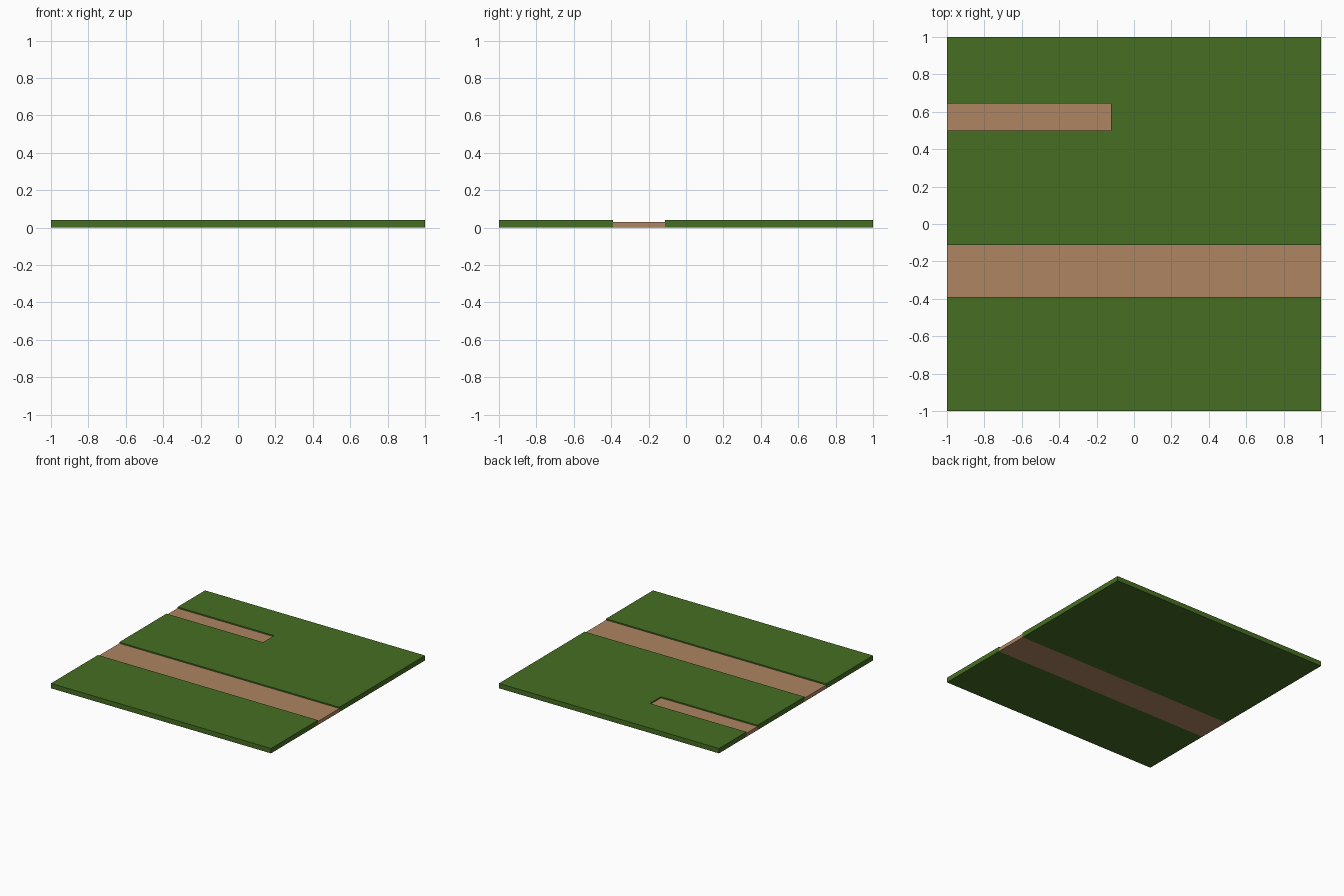
import bpy, bmesh
from mathutils import Vector

if "Cube" in bpy.data.objects:
    bpy.data.objects.remove(bpy.data.objects["Cube"])

TOP, PATH_TOP = 0.04, 0.03
ROAD_Y = (-0.39, -0.113)
LANE_X, LANE_Y = (-1.0, -0.122), (0.50, 0.643)


def material(name, color):
    m = bpy.data.materials.new(name)
    m.diffuse_color = (*color, 1)
    m.use_nodes = True
    m.node_tree.nodes["Principled BSDF"].inputs["Base Color"].default_value = m.diffuse_color
    return m


grass = material("grass green", (0.061, 0.156, 0.016))
dirt = material("dirt brown", (0.42, 0.235, 0.122))


def box(name, xs, ys, zs, mat):
    bm = bmesh.new()
    bmesh.ops.create_cube(bm, size=1)
    lo, hi = Vector((xs[0], ys[0], zs[0])), Vector((xs[1], ys[1], zs[1]))
    for v in bm.verts:
        v.co = (lo + hi) / 2 + v.co * (hi - lo)
    me = bpy.data.meshes.new(name)
    bm.to_mesh(me)
    bm.free()
    me.materials.append(mat)
    ob = bpy.data.objects.new(name, me)
    bpy.context.collection.objects.link(ob)
    return ob


# Two lawns with the sunken road between them
box("front_lawn", (-1, 1), (-1, ROAD_Y[0]), (0, TOP), grass)
box("road", (-1, 1), ROAD_Y, (0, PATH_TOP), dirt)
lawn = box("back_lawn", (-1, 1), (ROAD_Y[1], 1), (0, TOP), grass)
lawn.data.materials.append(dirt)

# Short lane: split the lawn along its edges, then sink the lane's top face
bm = bmesh.new()
bm.from_mesh(lawn.data)
for co, no in (((0, LANE_Y[0], 0), (0, 1, 0)), ((0, LANE_Y[1], 0), (0, 1, 0)),
               ((LANE_X[1], 0, 0), (1, 0, 0))):
    bmesh.ops.bisect_plane(bm, geom=bm.verts[:] + bm.edges[:] + bm.faces[:],
                           plane_co=co, plane_no=no)


def in_lane(f):
    c = f.calc_center_median()
    return c.x < LANE_X[1] and LANE_Y[0] < c.y < LANE_Y[1]


bm.normal_update()
lane = next(f for f in bm.faces if in_lane(f) and f.normal.z > 0.5)
end = next(f for f in bm.faces if in_lane(f) and f.normal.x < -0.5)
walls = [e for e in lane.edges if end not in e.link_faces]
# walls on the three grassy sides; the open end just drops with the lane
corners = [v.co.copy() for v in lane.verts]
bmesh.ops.delete(bm, geom=[lane, end], context='FACES_ONLY')


def face(points, mat):
    f = bm.faces.new([bm.verts.new(p) for p in points])
    f.material_index = mat


def at(p, z):
    return Vector((p.x, p.y, z))


face([at(p, PATH_TOP) for p in corners], 1)
for i, a in enumerate(corners):
    b = corners[(i + 1) % 4]
    if a.x < -0.99 and b.x < -0.99:
        face([at(a, 0), at(b, 0), at(b, PATH_TOP), at(a, PATH_TOP)], 1)
    else:
        face([at(a, PATH_TOP), at(b, PATH_TOP), at(b, TOP), at(a, TOP)], 0)
bmesh.ops.remove_doubles(bm, verts=bm.verts[:], dist=1e-5)
bmesh.ops.recalc_face_normals(bm, faces=bm.faces[:])
bm.to_mesh(lawn.data)
bm.free()
